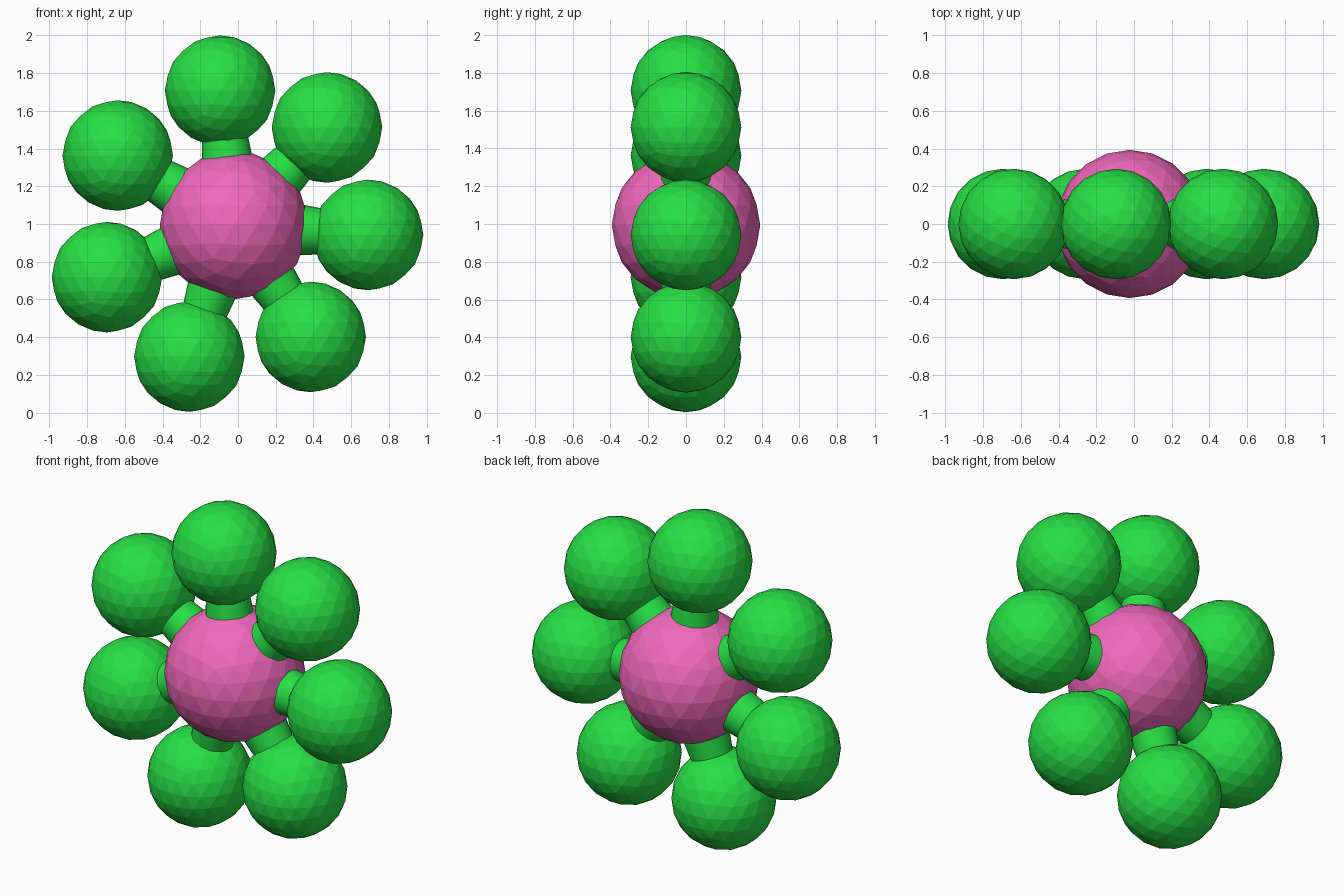
import bpy
from mathutils import Vector

if "Cube" in bpy.data.objects:
    bpy.data.objects.remove(bpy.data.objects["Cube"])


def material(name, color):
    m = bpy.data.materials.new(name)
    m.diffuse_color = color
    m.use_nodes = True
    m.node_tree.nodes["Principled BSDF"].inputs["Base Color"].default_value = m.diffuse_color
    return m


GREEN = material("green", (0.02, 0.74, 0.06, 1))
PINK = material("pink", (0.88, 0.14, 0.50, 1))


def ball(name, centre, radius, mat):
    bpy.ops.mesh.primitive_ico_sphere_add(subdivisions=3, radius=radius, location=centre)
    ob = bpy.context.object
    ob.name = name
    ob.data.materials.append(mat)
    return ob


# Central ball
core_centre = Vector((-0.022, 0, 0.994))
ball("core_ball", core_centre, 0.393, PINK)

# Ring of outer balls in the x-z plane, each joined by a tapered stem
ring = [(-0.095, 1.707), (0.472, 1.512), (0.690, 0.942), (0.386, 0.401),
        (-0.258, 0.297), (-0.695, 0.718), (-0.638, 1.363)]
for i, (x, z) in enumerate(ring, 1):
    centre = Vector((x, 0, z))
    ball(f"outer_ball_{i}", centre, 0.293, GREEN)

    direction = (centre - core_centre).normalized()
    bpy.ops.mesh.primitive_cone_add(
        vertices=24, radius1=0.137, radius2=0.116, depth=0.19,
        location=core_centre + direction * 0.425,
        rotation=direction.to_track_quat('Z', 'Y').to_euler())
    stem = bpy.context.object
    stem.name = f"stem_{i}"
    stem.data.materials.append(GREEN)
    bpy.ops.object.shade_smooth_by_angle()
